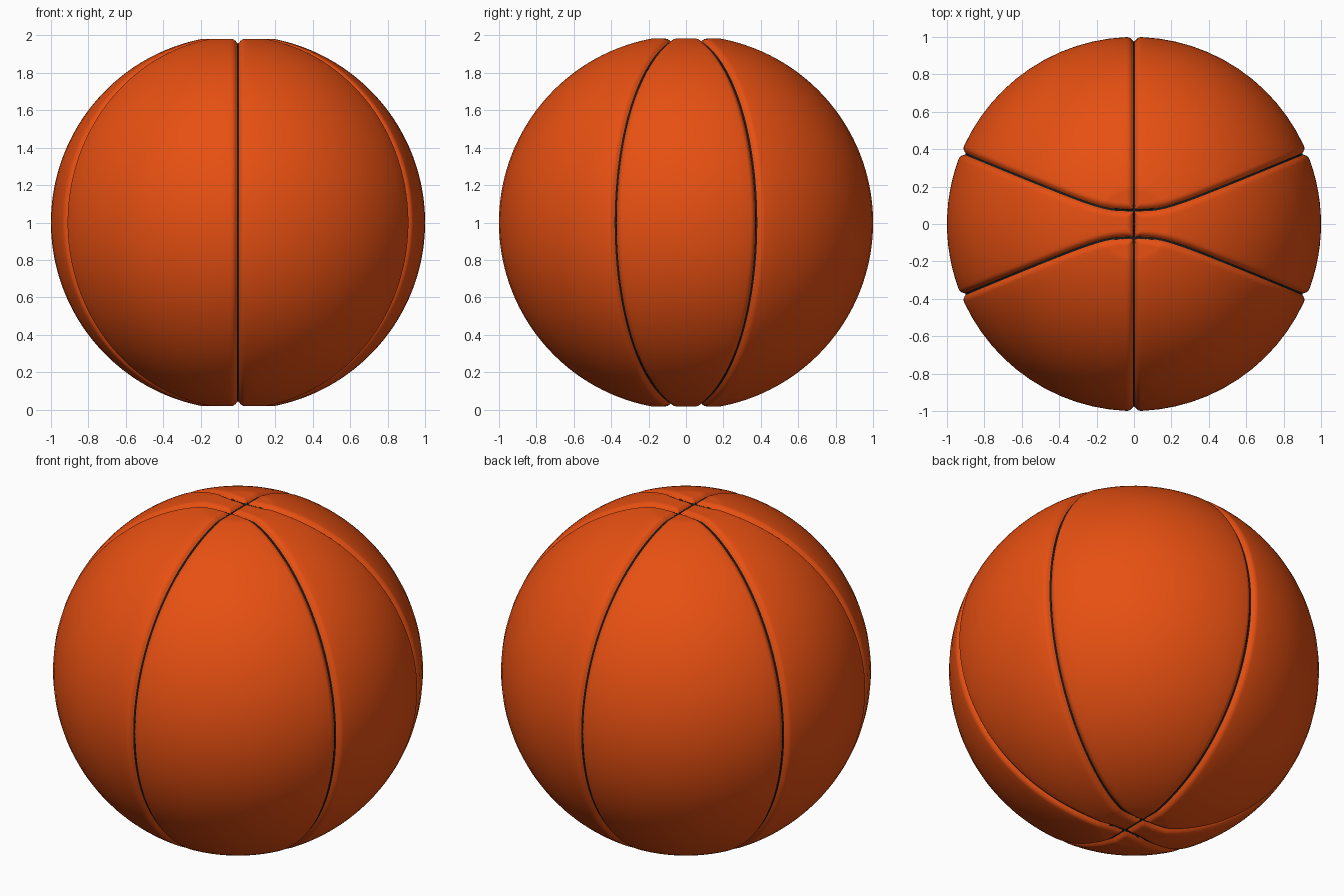
import bpy, bmesh, math
from mathutils import Vector

if "Cube" in bpy.data.objects:
    bpy.data.objects.remove(bpy.data.objects["Cube"])

CAP = 0.19        # polar angle where the flattened poles start
DEPTH = 0.026     # groove depth
WIDTH = 0.038     # groove shoulder half-width
BLACK = 0.0065    # half-width of the dark groove floor
SLOPE, GAP = math.tan(math.radians(22.5)), 0.073
OFFSETS = [0, 0.006, 0.012, 0.02, 0.029, 0.04]
FILL = 12


def seam_y(x):
    """Curved seam seen from above: y as a function of |x|."""
    return ((SLOPE * abs(x)) ** 3 + GAP ** 3) ** (1 / 3)


def seam_distance(p):
    """Distance on the surface to the nearest seam."""
    x, y = abs(p.x), abs(p.y)
    f = seam_y(x)
    grad = Vector((-SLOPE ** 3 * x * x / (f * f), 1, 0))
    n = Vector((x, y, abs(p.z))).normalized()
    grad -= n * grad.dot(n)
    return min(x, abs(y - f) / max(grad.length, 0.2))


def seam_angle(r):
    """Angle where a horizontal ring of radius r crosses the curved seam."""
    lo, hi = 0, math.pi / 2
    for _ in range(40):
        mid = (lo + hi) / 2
        if r * math.sin(mid) < seam_y(r * math.cos(mid)):
            lo = mid
        else:
            hi = mid
    return min(lo, 1.3)


def ring_angles(r):
    """Samples round a ring, clustered beside the six seams."""
    s, q = seam_angle(r), math.pi / 2
    stops = [-s, s, q, math.pi - s, math.pi + s, 3 * q, 2 * math.pi - s]
    out = []
    for a, b in zip(stops, stops[1:]):
        k = min(1 / max(r, 1e-4), (b - a) * 0.35 / OFFSETS[-1])
        near = [o * k for o in OFFSETS]
        a2, b2 = a + near[-1], b - near[-1]
        out += [a + o for o in near]
        out += [a2 + (b2 - a2) * i / FILL for i in range(1, FILL)]
        out += [b - o for o in reversed(near[1:])]
    return out


def grooved(p):
    d = max(seam_distance(p) - 0.003, 0)
    t = max(0, 1 - d / WIDTH)
    return p * (1 - DEPTH * t ** 2.5)


# ring profile: flat top, sphere, flat bottom
rc, zc = math.sin(CAP), math.cos(CAP)
cap = [(rc * i / 36, zc) for i in range(1, 36)]
body = [(math.sin(t), math.cos(t)) for t in
        (CAP + (math.pi - 2 * CAP) * i / 100 for i in range(101))]
profile = cap + body + [(r, -z) for r, z in reversed(cap)]

bm = bmesh.new()
rings = []
for r, z in profile:
    rings.append([bm.verts.new(grooved(Vector((r * math.cos(a), r * math.sin(a), z))))
                  for a in ring_angles(r)])
n = len(rings[0])
for u, l in zip(rings, rings[1:]):
    for i in range(n):
        j = (i + 1) % n
        bm.faces.new((u[i], l[i], l[j], u[j]))
for ring, z in ((rings[0], zc), (rings[-1], -zc)):
    pole = bm.verts.new(grooved(Vector((0, 0, z))))
    for i in range(n):
        bm.faces.new((pole, ring[i], ring[(i + 1) % n]))
bmesh.ops.recalc_face_normals(bm, faces=bm.faces[:])

# dark groove floors
for f in bm.faces:
    f.smooth = True
    f.material_index = 1 if seam_distance(f.calc_center_median()) < BLACK else 0

mesh = bpy.data.meshes.new("ball")
bm.to_mesh(mesh)
bm.free()
for name, col in (("orange_rubber", (0.8, 0.08, 0.006, 1)), ("groove_black", (0.01, 0.01, 0.01, 1))):
    mat = bpy.data.materials.new(name)
    mat.diffuse_color = col
    mat.use_nodes = True
    mat.node_tree.nodes["Principled BSDF"].inputs["Base Color"].default_value = mat.diffuse_color
    mesh.materials.append(mat)
ball = bpy.data.objects.new("ball", mesh)
ball.location.z = 1
bpy.context.collection.objects.link(ball)
